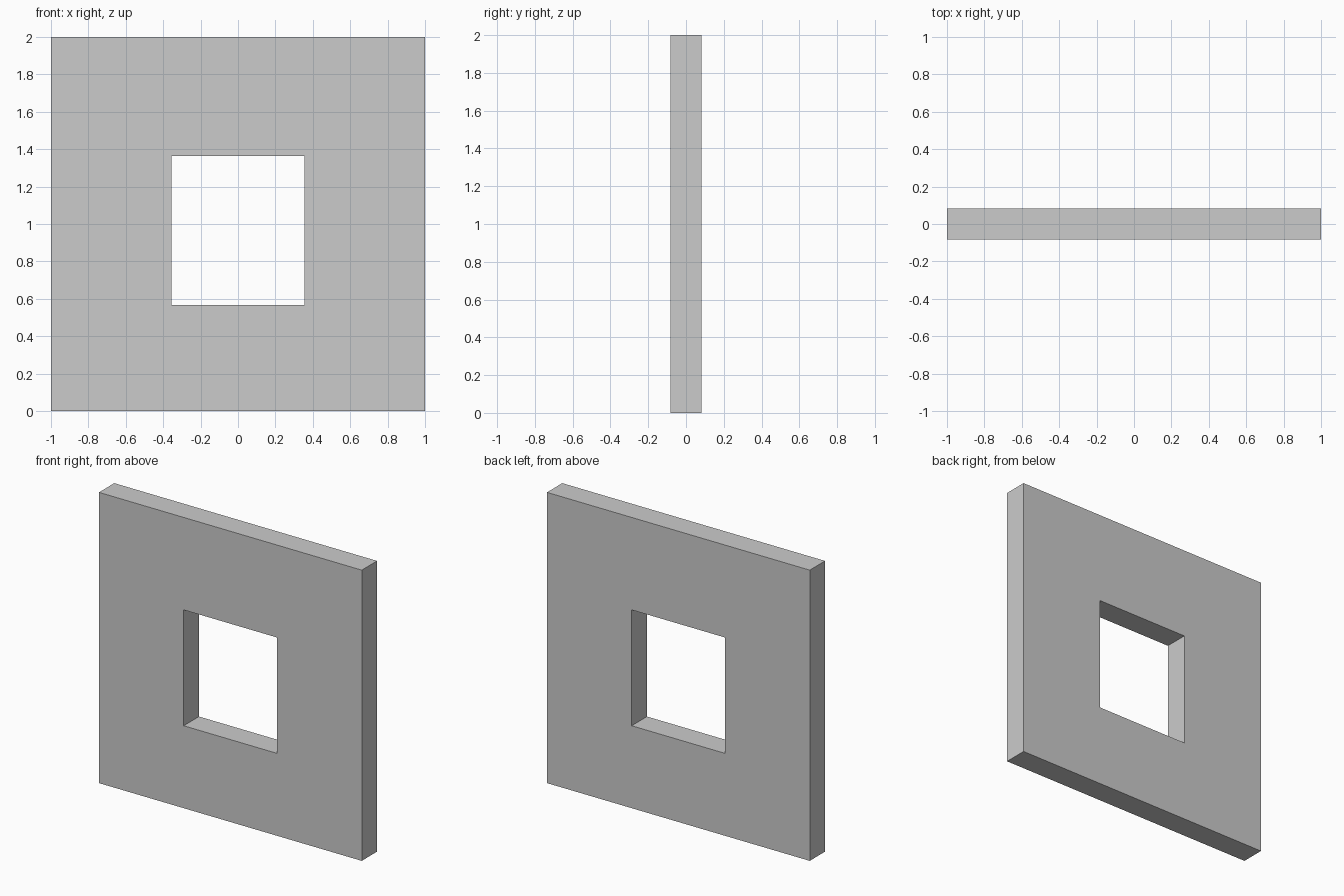
import bpy
import bmesh

if "Cube" in bpy.data.objects:
    bpy.data.objects.remove(bpy.data.objects["Cube"])

HALF_DEPTH = 0.083


def rectangle(bm, x, z0, z1):
    """Corner vertices of an upright rectangle on the front plane."""
    corners = [(-x, z0), (x, z0), (x, z1), (-x, z1)]
    return [bm.verts.new((cx, -HALF_DEPTH, cz)) for cx, cz in corners]


# Wall panel: a ring of quads around the window opening, extruded to thickness
bm = bmesh.new()
outer = rectangle(bm, 1.0, 0.0, 2.0)
inner = rectangle(bm, 0.355, 0.567, 1.364)
for i in range(4):
    j = (i + 1) % 4
    bm.faces.new((outer[i], outer[j], inner[j], inner[i]))

ring = bmesh.ops.extrude_face_region(bm, geom=bm.faces[:], use_keep_orig=True)
back = [g for g in ring["geom"] if isinstance(g, bmesh.types.BMVert)]
bmesh.ops.translate(bm, verts=back, vec=(0, 2 * HALF_DEPTH, 0))
bmesh.ops.recalc_face_normals(bm, faces=bm.faces[:])

mesh = bpy.data.meshes.new("window_wall")
bm.to_mesh(mesh)
bm.free()
wall = bpy.data.objects.new("window_wall", mesh)
bpy.context.collection.objects.link(wall)
